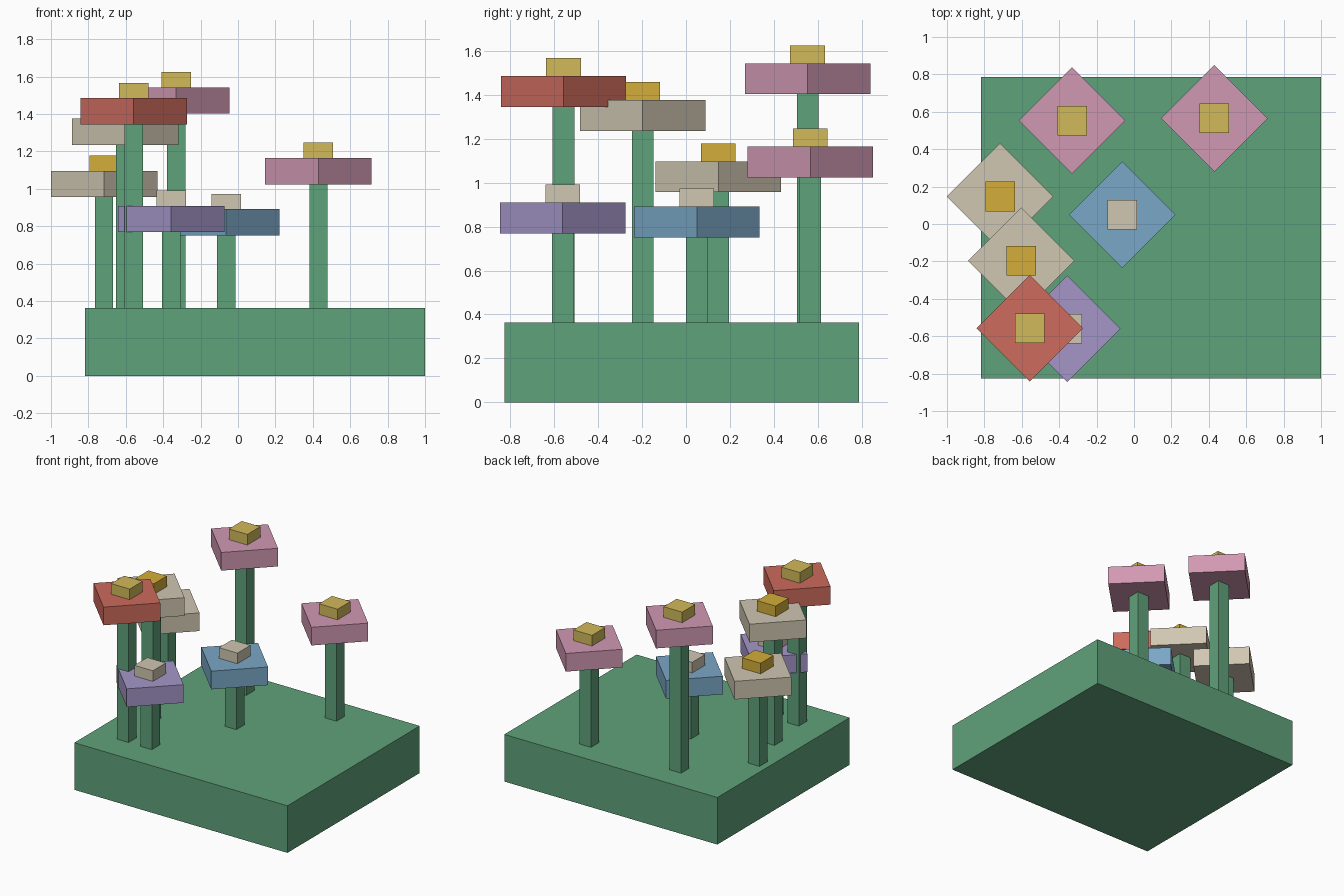
import bpy
import bmesh
from math import radians
from mathutils import Matrix, Vector

default_cube = bpy.data.objects.get("Cube")
if default_cube:
    bpy.data.objects.remove(default_cube, do_unlink=True)


def make_material(name, red, green, blue):
    """Flat material from display values, converted to linear."""
    linear = [((c / 255 + 0.055) / 1.055) ** 2.4 for c in (red, green, blue)] + [1.0]
    material = bpy.data.materials.new(name)
    material.use_nodes = True
    material.diffuse_color = linear
    for node in material.node_tree.nodes:
        if node.type == "BSDF_PRINCIPLED":
            node.inputs["Base Color"].default_value = linear
            node.inputs["Roughness"].default_value = 0.9
    return material


materials = {
    "green": make_material("leaf green", 95, 162, 122),
    "red": make_material("brick red", 205, 107, 93),
    "pink": make_material("dusty pink", 209, 153, 179),
    "cream": make_material("warm cream", 208, 199, 178),
    "purple": make_material("soft purple", 165, 150, 200),
    "blue": make_material("sky blue", 122, 167, 198),
    "yellow": make_material("pale yellow", 210, 186, 90),
    "mustard": make_material("mustard yellow", 212, 173, 58),
}


def add_block(name, color, x, y, bottom, top, width, depth, turn=0):
    """Box standing between two heights, turned about its vertical axis."""
    bm = bmesh.new()
    size = Vector((width, depth, top - bottom))
    bmesh.ops.create_cube(bm, size=1, matrix=Matrix.Diagonal(size).to_4x4())
    mesh = bpy.data.meshes.new(name)
    bm.to_mesh(mesh)
    bm.free()
    mesh.materials.append(materials[color])
    block = bpy.data.objects.new(name, mesh)
    block.location = (x, y, (bottom + top) / 2)
    block.rotation_euler.z = radians(turn)
    bpy.context.collection.objects.link(block)
    return block


# Grass base
BASE_TOP = 0.363
add_block("grass_base", "green", 0.091, -0.02, 0, BASE_TOP, 1.818, 1.612)

# Flower sizes
STEM_WIDTH = 0.098
PETAL_SIDE = 0.403
PETAL_HEIGHT = 0.14
CENTER_WIDTH = 0.158
CENTER_HEIGHT = 0.082


def add_flower(name, x, y, head, petal_color, center_color):
    """Square stem, diamond petal slab and a small square center."""
    petal_top = head + PETAL_HEIGHT
    add_block(name + "_stem", "green", x, y, BASE_TOP, head, STEM_WIDTH, STEM_WIDTH)
    add_block(name + "_petals", petal_color, x, y, head, petal_top,
              PETAL_SIDE, PETAL_SIDE, turn=45)
    add_block(name + "_center", center_color, x, y, petal_top,
              petal_top + CENTER_HEIGHT, CENTER_WIDTH, CENTER_WIDTH)


# Flowers: position, height of the petal underside, petal and center colors
add_flower("red_flower", -0.558, -0.557, 1.344, "red", "yellow")
add_flower("low_cream_flower", -0.716, 0.147, 0.956, "cream", "mustard")
add_flower("high_cream_flower", -0.603, -0.197, 1.235, "cream", "mustard")
add_flower("purple_flower", -0.357, -0.561, 0.769, "purple", "cream")
add_flower("blue_flower", -0.063, 0.049, 0.751, "blue", "cream")
add_flower("tall_pink_flower", -0.331, 0.553, 1.402, "pink", "yellow")
add_flower("short_pink_flower", 0.43, 0.565, 1.024, "pink", "yellow")
